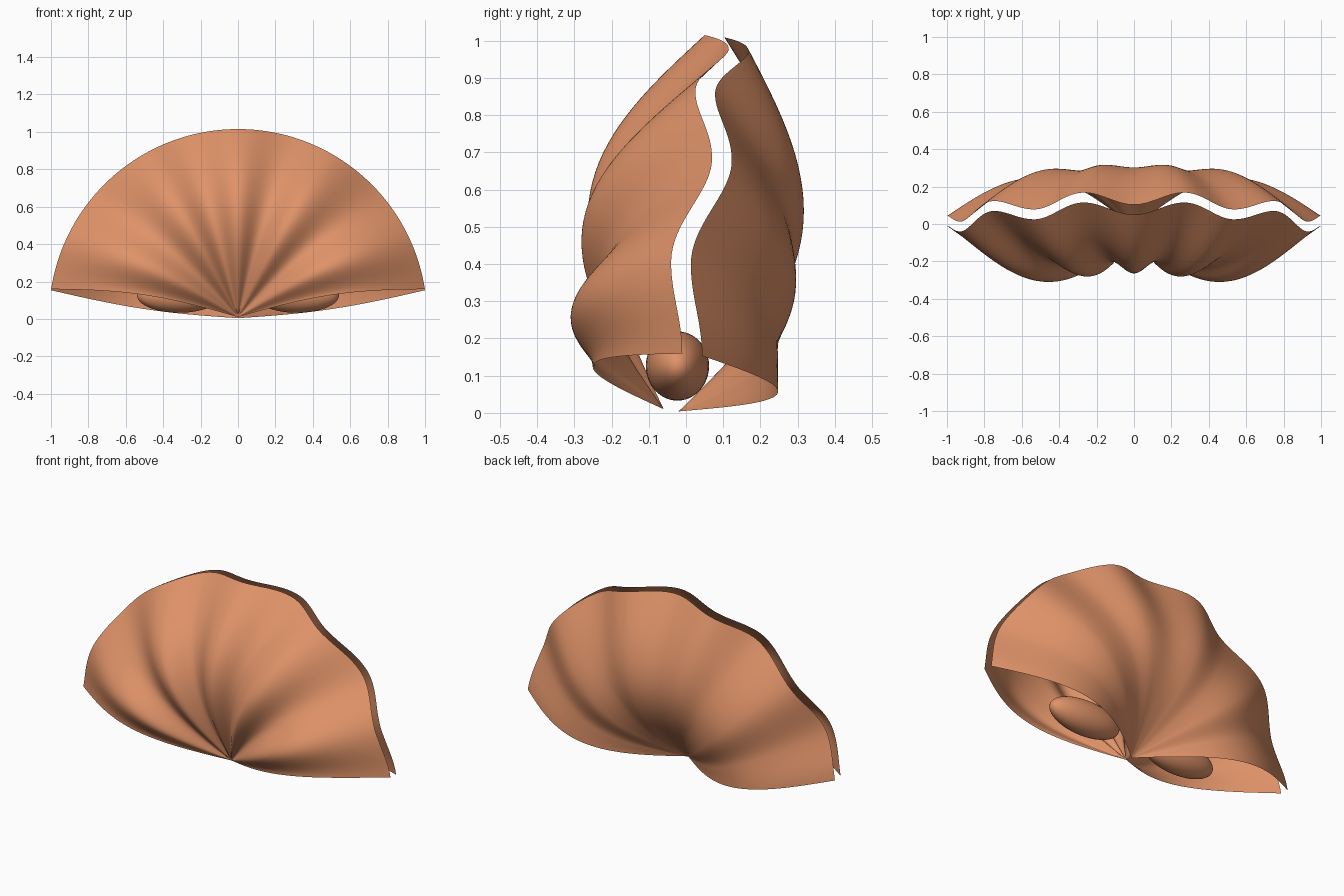
import bpy, bmesh, math

if "Cube" in bpy.data.objects:
    bpy.data.objects.remove(bpy.data.objects["Cube"])

clay = bpy.data.materials.new("terracotta")
clay.diffuse_color = (0.74, 0.29, 0.14, 1)
clay.use_nodes = True
clay.node_tree.nodes["Principled BSDF"].inputs["Base Color"].default_value = clay.diffuse_color

# Fold stations: angle above the horizon of each ridge / valley
ANGLES = [8.5, 23, 42, 58, 74.5, 90]
RIM_Y = [-0.01, -0.04, 0.07, 0.025, 0.115, 0.05]     # wavy lip
FRONT_BULGE = [0.215, 0.26, 0.225, 0.262, 0.222, 0.257]
BACK_BULGE = [0.235, 0.25, 0.24, 0.255, 0.235, 0.258]


def wave(table, deg):
    """Smooth cosine blend between fold stations, mirrored about vertical."""
    a = 90 - abs(90 - deg)
    for i in range(len(ANGLES) - 1):
        lo, hi = ANGLES[i], ANGLES[i + 1]
        if a <= hi + 1e-6:
            t = (1 - math.cos(math.pi * (a - lo) / (hi - lo))) / 2
            return table[i] + (table[i + 1] - table[i]) * t
    return table[-1]


def finish(name, bm):
    mesh = bpy.data.meshes.new(name)
    bm.to_mesh(mesh)
    bm.free()
    mesh.materials.append(clay)
    for p in mesh.polygons:
        p.use_smooth = True
    ob = bpy.data.objects.new(name, mesh)
    bpy.context.collection.objects.link(ob)
    return ob


def shell(name, hinge_y, hinge_z, rim_shift, bulge, side, lift, n_a=144, n_r=36):
    """Fluted fan of rays from a hinge point, bulging toward side * y."""
    bm = bmesh.new()
    hinge = bm.verts.new((0, hinge_y, hinge_z))
    rays = []
    for i in range(n_a + 1):
        deg = ANGLES[0] + (180 - 2 * ANGLES[0]) * i / n_a
        th = math.radians(deg)
        rim = wave(RIM_Y, deg) + rim_shift
        amp = wave(bulge, deg)
        ray = [hinge]
        for j in range(1, n_r + 1):
            r = j / n_r
            b = amp * math.sin(math.pi * r)
            length = 1.011 - 0.006 * math.sin(th)
            ray.append(bm.verts.new((
                length * r * math.cos(th),
                hinge_y + (rim - hinge_y) * r + side * b,
                hinge_z + length * r * math.sin(th) + lift * b)))
        rays.append(ray)
    for a, b in zip(rays, rays[1:]):
        bm.faces.new((hinge, a[1], b[1]))
        for j in range(1, n_r):
            bm.faces.new((a[j], a[j + 1], b[j + 1], b[j]))
    # Outward facing normals: toward the bulge side
    bm.normal_update()
    if sum(f.normal.y * f.calc_area() for f in bm.faces) * side < 0:
        bmesh.ops.reverse_faces(bm, faces=bm.faces[:])
    return finish(name, bm)


# Two fluted shell halves
shell("front_shell", -0.06, 0.01, 0.0, FRONT_BULGE, -1, 0.2)
shell("back_shell", -0.02, 0.004, 0.053, BACK_BULGE, 1, -0.11)

# Pair of long ellipsoids lying inside near the hinge
for label, sx in (("left", -1), ("right", 1)):
    bm = bmesh.new()
    bmesh.ops.create_uvsphere(bm, u_segments=48, v_segments=24, radius=1)
    bmesh.ops.scale(bm, vec=(0.225, 0.085, 0.093), verts=bm.verts)
    bmesh.ops.translate(bm, vec=(0.315 * sx, -0.023, 0.126), verts=bm.verts)
    finish(label + "_inner_pod", bm)
